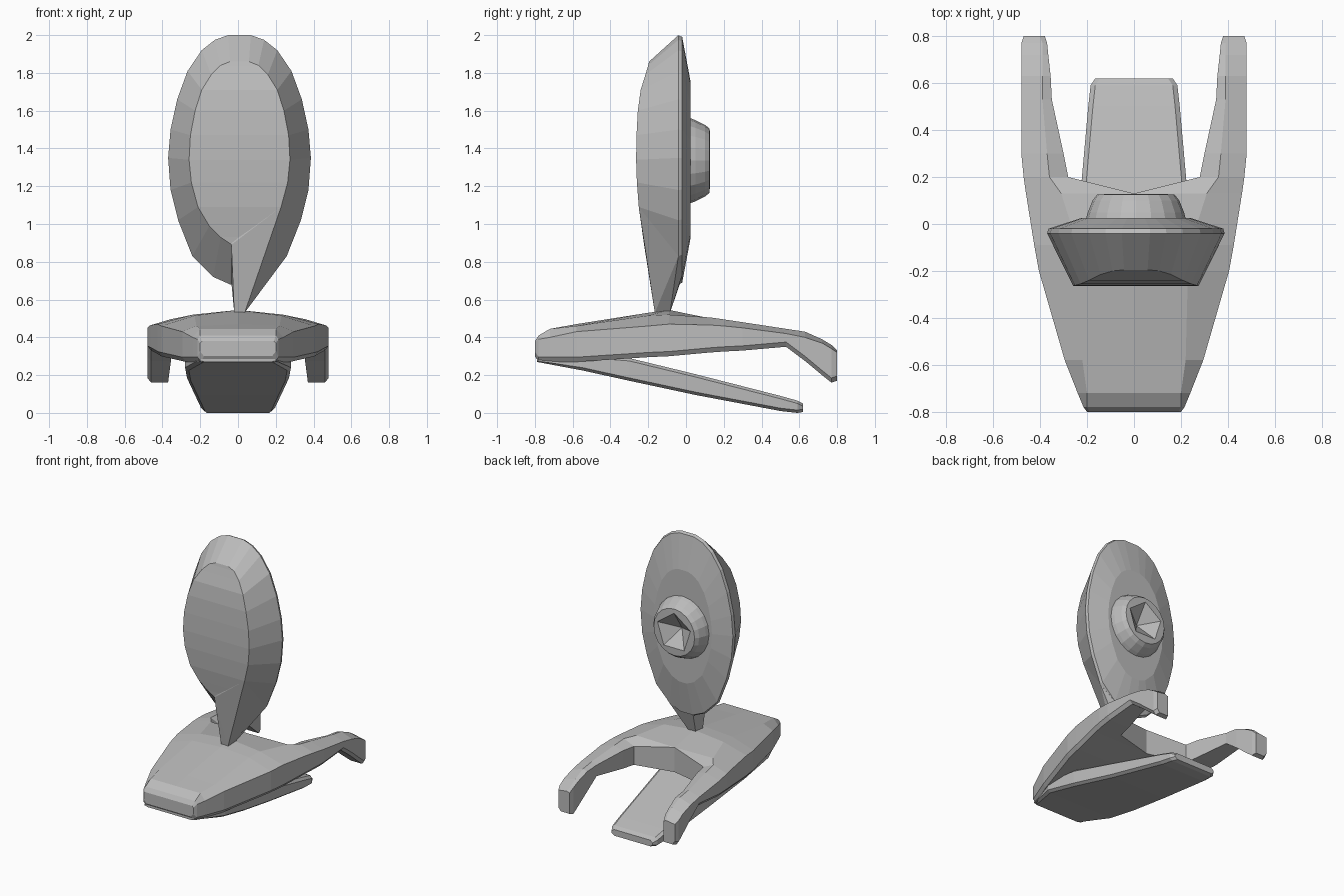
import bpy, bmesh
from math import sin, cos, pi

cube = bpy.data.objects.get("Cube")
if cube:
    bpy.data.objects.remove(cube, do_unlink=True)

grey = bpy.data.materials.new("plain_grey")
grey.use_nodes = True
COLOUR = (0.5, 0.5, 0.5, 1)
grey.diffuse_color = COLOUR
grey.node_tree.nodes["Principled BSDF"].inputs["Base Color"].default_value = COLOUR


def make_object(name, bm):
    bmesh.ops.recalc_face_normals(bm, faces=bm.faces[:])
    mesh = bpy.data.meshes.new(name)
    bm.to_mesh(mesh)
    bm.free()
    mesh.materials.append(grey)
    obj = bpy.data.objects.new(name, mesh)
    bpy.context.collection.objects.link(obj)
    return obj


def loft(bm, rings, cap_start=True, cap_end=True):
    rows = [[bm.verts.new(p) for p in ring] for ring in rings]
    n = len(rows[0])
    for a, b in zip(rows, rows[1:]):
        for i in range(n):
            j = (i + 1) % n
            bm.faces.new((a[i], a[j], b[j], b[i]))
    if cap_start:
        bm.faces.new(rows[0])
    if cap_end:
        bm.faces.new(rows[-1])
    return rows


# Upper clip shell: half cross-sections along y, mirrored; the rear splits into two arms
# y, inner x, ridge x, outer x, bottom z, outer edge z, ridge z, inner z
shell_sections = [
    (-0.80, 0, 0.19, 0.20, 0.30, 0.37, 0.38, 0.38),
    (-0.78, 0, 0.20, 0.215, 0.27, 0.39, 0.41, 0.41),
    (-0.72, 0, 0.20, 0.24, 0.27, 0.40, 0.445, 0.445),
    (-0.58, 0, 0.22, 0.295, 0.27, 0.43, 0.46, 0.47),
    (-0.20, 0, 0.23, 0.405, 0.295, 0.46, 0.515, 0.53),
    (-0.09, 0, 0.24, 0.425, 0.30, 0.47, 0.52, 0.545),
    (0.13, 0, 0.31, 0.46, 0.32, 0.465, 0.505, 0.50),
    (0.20, 0.28, 0.36, 0.47, 0.325, 0.46, 0.495, 0.46),
    (0.30, 0.30, 0.37, 0.48, 0.33, 0.45, 0.48, 0.46),
    (0.53, 0.35, 0.39, 0.48, 0.35, 0.42, 0.445, 0.43),
    (0.63, 0.355, 0.39, 0.48, 0.275, 0.40, 0.43, 0.42),
    (0.72, 0.365, 0.39, 0.48, 0.20, 0.37, 0.39, 0.38),
    (0.77, 0.37, 0.39, 0.48, 0.16, 0.34, 0.36, 0.35),
    (0.80, 0.38, 0.40, 0.47, 0.17, 0.32, 0.33, 0.32),
]
bm = bmesh.new()
loft(bm, [[(xi, y, zb), (xo - 0.02, y, zb), (xo, y, zb + 0.025),
           (xo, y, zo), (xr, y, zr), (xi, y, zi)]
          for y, xi, xr, xo, zb, zo, zr, zi in shell_sections])
seam = [f for f in bm.faces if all(abs(v.co.x) < 1e-5 for v in f.verts)]
bmesh.ops.delete(bm, geom=seam, context='FACES')
shell = make_object("clip_shell", bm)
mirror = shell.modifiers.new("mirror", 'MIRROR')
mirror.use_clip = True

# Lower clip blade: y, half width, bottom z, top z
blade_sections = [
    (-0.79, 0.20, 0.27, 0.29), (-0.55, 0.28, 0.225, 0.31),
    (-0.30, 0.27, 0.17, 0.29), (0.05, 0.235, 0.095, 0.205),
    (0.50, 0.195, 0.01, 0.09), (0.59, 0.185, 0.0, 0.065), (0.62, 0.165, 0.005, 0.05),
]
bm = bmesh.new()
loft(bm, [[(-w + 0.02, y, zb), (w - 0.02, y, zb), (w, y, zb + 0.015), (w, y, zt - 0.015),
           (w - 0.02, y, zt), (-w + 0.02, y, zt), (-w, y, zt - 0.015), (-w, y, zb + 0.015)]
          for y, w, zb, zt in blade_sections])
make_object("clip_blade", bm)

# Egg-shaped head: rim half outline (x, z) and matching front outline (x, y, z)
CX = 0.008
rim = [(0.06, 2.0), (0.13, 1.975), (0.20, 1.92), (0.275, 1.81), (0.33, 1.66), (0.365, 1.50),
       (0.378, 1.35), (0.365, 1.18), (0.325, 1.02), (0.25, 0.83), (0.14, 0.72), (0.05, 0.68)]
front = [(0.05, -0.195, 1.86), (0.10, -0.20, 1.84), (0.15, -0.215, 1.79), (0.20, -0.24, 1.71),
         (0.235, -0.255, 1.60), (0.26, -0.262, 1.47), (0.267, -0.264, 1.34),
         (0.255, -0.26, 1.22), (0.22, -0.25, 1.09), (0.16, -0.235, 0.99),
         (0.10, -0.225, 0.93), (0.04, -0.22, 0.89)]


def both_sides(points):
    return ([(CX + x, y, z) for x, y, z in points]
            + [(CX - x, y, z) for x, y, z in reversed(points)])


def rim_ring(scale, y):
    return both_sides([(x * scale, y, 1.34 + (z - 1.34) * scale) for x, z in rim])


bm = bmesh.new()
rows = loft(bm, [both_sides(front), rim_ring(1.0, -0.04), rim_ring(0.985, -0.02),
                 rim_ring(0.62, 0.025)], cap_start=False)
ring = rows[0]
for i in range(len(front) - 1):
    bm.faces.new((ring[i], ring[i + 1], ring[-2 - i], ring[-1 - i]))
make_object("head", bm)

# Tapered stem wedge joining the head to the clip
bm = bmesh.new()
for p in [(-0.02, -0.165, 0.53), (0.035, -0.165, 0.53), (-0.02, -0.085, 0.53),
          (0.035, -0.085, 0.53), (-0.035, -0.222, 0.89), (0.228, -0.25, 1.09),
          (0.258, -0.04, 0.83), (-0.035, -0.03, 0.69), (0.15, -0.02, 0.73),
          (-0.035, -0.20, 1.05)]:
    bm.verts.new(p)
hull = bmesh.ops.convex_hull(bm, input=bm.verts[:])
loose = [g for g in hull["geom_interior"] if isinstance(g, bmesh.types.BMVert)]
bmesh.ops.delete(bm, geom=loose, context='VERTS')
make_object("stem", bm)

# Round boss on the back with a five-sided pit
SIDES = 20


def boss_ring(rx, rz, y):
    return [(CX + rx * cos(2 * pi * i / SIDES), y, 1.335 + rz * sin(2 * pi * i / SIDES))
            for i in range(SIDES)]


def pit_ring(r, y):
    # Points sit on the straight edges of a pentagon
    corners = [(r * cos(2 * pi * k / 5 + pi / 2), r * sin(2 * pi * k / 5 + pi / 2))
               for k in range(5)]
    pts = []
    for k in range(5):
        a, b = corners[k], corners[(k + 1) % 5]
        for s in range(4):
            t = s / 4
            pts.append((CX + a[0] + (b[0] - a[0]) * t, y, 1.335 + a[1] + (b[1] - a[1]) * t))
    shift = SIDES // 4
    return pts[-shift:] + pts[:-shift]


bm = bmesh.new()
rows = loft(bm, [boss_ring(0.215, 0.23, 0.01), boss_ring(0.205, 0.215, 0.05),
                 boss_ring(0.185, 0.19, 0.10), boss_ring(0.165, 0.17, 0.125),
                 pit_ring(0.14, 0.127)], cap_end=False)
apex = bm.verts.new((CX, 0.035, 1.335))
for i in range(SIDES):
    bm.faces.new((rows[-1][i], rows[-1][(i + 1) % SIDES], apex))
make_object("back_boss", bm)
